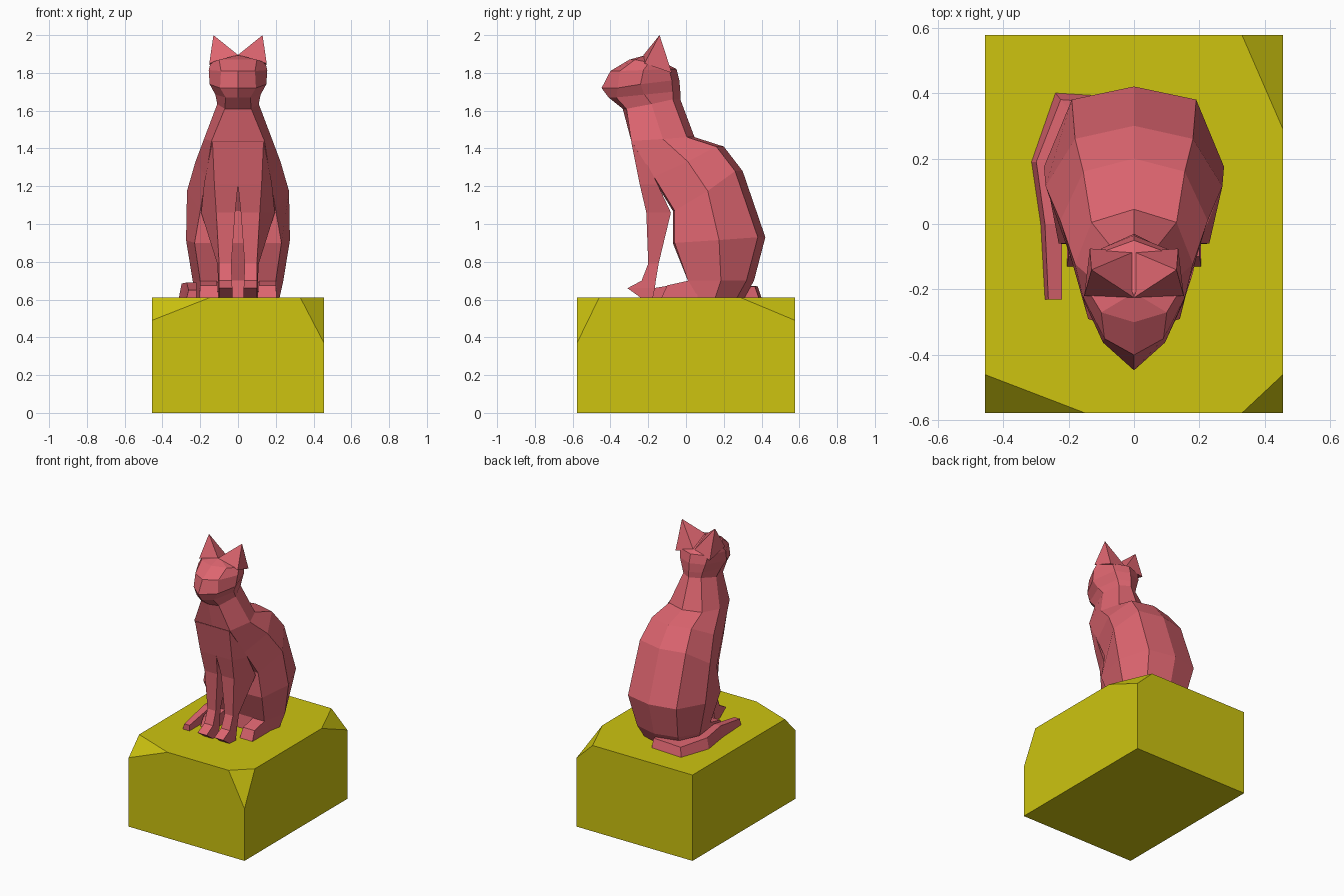
import bpy, bmesh


def material(name, color):
    m = bpy.data.materials.new(name)
    m.diffuse_color = color
    return m


PINK = material("pink", (0.72, 0.13, 0.16, 1))
YELLOW = material("yellow", (0.61, 0.55, 0.005, 1))


def finish(bm, name, mat):
    bmesh.ops.recalc_face_normals(bm, faces=bm.faces)
    me = bpy.data.meshes.new(name)
    bm.to_mesh(me)
    bm.free()
    me.materials.append(mat)
    ob = bpy.data.objects.new(name, me)
    bpy.context.collection.objects.link(ob)
    return ob


def loft(name, rings, tip=None, side=1):
    """Skin closed rings of points, capped at both ends or closed on a tip."""
    bm = bmesh.new()
    vs = [[bm.verts.new((side * x, y, z)) for x, y, z in r] for r in rings]
    n = len(vs[0])
    for a, b in zip(vs, vs[1:]):
        for i in range(n):
            j = (i + 1) % n
            bm.faces.new((a[i], a[j], b[j], b[i]))
    bm.faces.new(vs[0])
    if tip:
        t = bm.verts.new((side * tip[0], tip[1], tip[2]))
        for i in range(n):
            bm.faces.new((vs[-1][i], vs[-1][(i + 1) % n], t))
    else:
        bm.faces.new(vs[-1])
    return finish(bm, name, PINK)


def hull(name, points, mat):
    bm = bmesh.new()
    for p in points:
        bm.verts.new(p)
    bmesh.ops.convex_hull(bm, input=bm.verts)
    bmesh.ops.dissolve_limit(bm, angle_limit=0.01, verts=bm.verts, edges=bm.edges)
    return finish(bm, name, mat)


# Plinth: block with three chipped top corners (x cut, y cut, z cut)
X, Y, Z = 0.455, 0.577, 0.61
pts = [(sx * X, sy * Y, 0) for sx in (-1, 1) for sy in (-1, 1)] + [(-X, Y, Z)]
for sx, sy, cx, cy, cz in [(1, -1, 0.125, 0.117, 0.24),
                           (-1, -1, 0.305, 0.117, 0.12),
                           (1, 1, 0.125, 0.287, 0.12)]:
    pts += [(sx * (X - cx), sy * Y, Z), (sx * X, sy * (Y - cy), Z), (sx * X, sy * Y, Z - cz)]
hull("plinth", pts, YELLOW)


# Body and head: front y,z / back y,z / half widths front, side, back / front edge setback
def body_ring(yf, zf, yb, zb, wf, ws, wb, df):
    half = [(wf, yf + df, zf), (ws, (yf + yb) / 2, (zf + zb) / 2), (wb, yb - 0.04, zb)]
    return ([(0, yf, zf)] + half + [(0, yb, zb)]
            + [(-x, y, z) for x, y, z in reversed(half)])


body = [
    (0.00, 0.61, 0.31, 0.61, 0.19, 0.22, 0.14, 0.00),
    (0.01, 0.70, 0.36, 0.70, 0.20, 0.24, 0.16, 0.00),
    (-0.07, 0.90, 0.42, 0.93, 0.23, 0.275, 0.19, 0.01),
    (-0.07, 1.07, 0.30, 1.28, 0.20, 0.27, 0.18, 0.01),
    (-0.18, 1.25, 0.20, 1.41, 0.17, 0.225, 0.155, 0.01),
    (-0.29, 1.44, 0.045, 1.46, 0.14, 0.18, 0.13, 0.00),
    (-0.335, 1.61, -0.03, 1.66, 0.07, 0.11, 0.07, 0.02),
    (-0.41, 1.67, -0.03, 1.70, 0.065, 0.12, 0.08, 0.04),
    (-0.447, 1.72, -0.035, 1.76, 0.095, 0.15, 0.10, 0.085),
    (-0.40, 1.81, -0.05, 1.82, 0.09, 0.155, 0.11, 0.05),
    (-0.30, 1.87, -0.09, 1.84, 0.10, 0.145, 0.12, 0.03),
]
loft("body_and_head", [body_ring(*r) for r in body], tip=(0, -0.21, 1.895))

# Front leg: inner x, outer front x, outer back x, front y, back y, z
leg = [
    (0.00, 0.135, 0.140, -0.290, -0.265, 1.435),
    (0.00, 0.125, 0.180, -0.245, -0.150, 1.21),
    (0.015, 0.115, 0.195, -0.210, -0.080, 1.06),
    (0.035, 0.100, 0.110, -0.200, -0.145, 0.79),
    (0.032, 0.100, 0.105, -0.235, -0.160, 0.70),
    (0.030, 0.100, 0.105, -0.310, -0.165, 0.66),
    (0.030, 0.100, 0.105, -0.240, -0.175, 0.61),
]
for side, label in ((1, "right"), (-1, "left")):
    loft("front_leg_" + label,
         [[(xi, yf, z), (xf, yf, z), (xb, yb, z), (xi, yb, z)]
          for xi, xf, xb, yf, yb, z in leg], side=side)
    # Hind foot: low wedge poking out from the haunch
    loft("hind_foot_" + label,
         [[(0.105, y, 0.61), (0.205, y, 0.61), (0.20, y + s, h), (0.11, y + s, h)]
          for y, s, h in ((-0.13, 0.03, 0.675), (0.06, 0, 0.71))], side=side)
    # Ear: pyramid meeting the other ear on the centre line
    hull("ear_" + label,
         [(side * x, y, z) for x, y, z in (
             (0.13, -0.14, 2.0), (0.152, -0.22, 1.85), (0, -0.225, 1.895),
             (0.135, -0.075, 1.80), (0, -0.085, 1.83))], PINK)

# Tail: outer x,y / inner x,y / top height, curled round the left side
tail = [
    (0.0, 0.385, 0.0, 0.28, 0.67),
    (-0.24, 0.40, -0.16, 0.30, 0.67),
    (-0.313, 0.19, -0.24, 0.19, 0.685),
    (-0.285, 0.0, -0.22, 0.0, 0.69),
    (-0.272, -0.23, -0.22, -0.23, 0.65),
]


def tail_ring(xo, yo, xi, yi, h):
    k = 0.2
    return [(xo, yo, 0.61), (xo + k * (xi - xo), yo + k * (yi - yo), h),
            (xi, yi, h), (xi, yi, 0.61)]


loft("tail", [tail_ring(*r) for r in tail])
